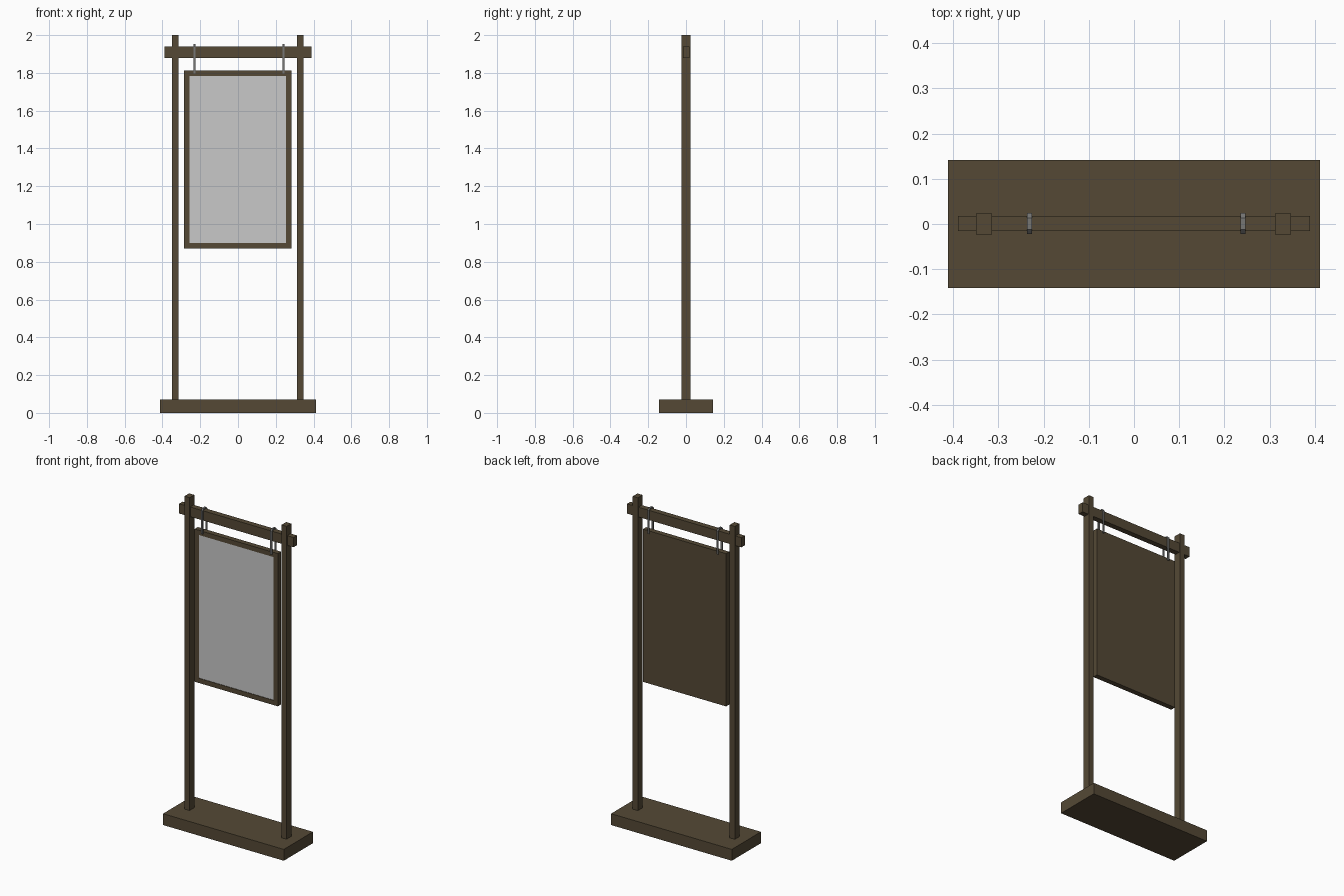
import bpy, bmesh

if "Cube" in bpy.data.objects:
    bpy.data.objects.remove(bpy.data.objects["Cube"])


def material(name, rgb):
    m = bpy.data.materials.new(name)
    m.diffuse_color = (*rgb, 1)
    m.use_nodes = True
    m.node_tree.nodes["Principled BSDF"].inputs["Base Color"].default_value = m.diffuse_color
    return m


wood = material("dark_wood", (0.089, 0.066, 0.036))
paper = material("light_grey_panel", (0.58, 0.58, 0.58))
metal = material("grey_metal", (0.18, 0.18, 0.175))


def finish(name, bm, *mats):
    bmesh.ops.recalc_face_normals(bm, faces=bm.faces)
    me = bpy.data.meshes.new(name)
    bm.to_mesh(me)
    bm.free()
    for m in mats:
        me.materials.append(m)
    ob = bpy.data.objects.new(name, me)
    bpy.context.collection.objects.link(ob)
    return ob


def box_mesh(x0, x1, y0, y1, z0, z1):
    bm = bmesh.new()
    bmesh.ops.create_cube(bm, size=1)
    for v in bm.verts:
        v.co = (x1 if v.co.x > 0 else x0,
                y1 if v.co.y > 0 else y0,
                z1 if v.co.z > 0 else z0)
    return bm


# Base, posts and crossbar
finish("base", box_mesh(-0.412, 0.412, -0.142, 0.142, 0, 0.07), wood)
for side, x in (("left", -0.332), ("right", 0.33)):
    finish(side + "_post", box_mesh(x - 0.0175, x + 0.0175, -0.023, 0.023, 0.07, 2.0), wood)
finish("crossbar", box_mesh(-0.39, 0.39, -0.016, 0.018, 1.88, 1.94), wood)

# Hanging sign: front face inset to leave a frame around a slightly recessed panel
bm = box_mesh(-0.285, 0.283, -0.016, 0.016, 0.87, 1.812)
bmesh.ops.recalc_face_normals(bm, faces=bm.faces)
front = next(f for f in bm.faces if f.normal.y < -0.9)
bmesh.ops.inset_region(bm, faces=[front], thickness=0.041)
bmesh.ops.inset_region(bm, faces=[front], thickness=0.0002, depth=-0.003)
front.material_index = 1
finish("hanging_sign", bm, wood, paper)

# Metal hooks: flat-sided arches straddling the crossbar down to the sign
OUTER = [(-0.0225, 1.797), (-0.0225, 1.942), (-0.012, 1.953),
         (0.013, 1.953), (0.0245, 1.942), (0.0245, 1.797)]
INNER = [(-0.0165, 1.797), (-0.0165, 1.940), (-0.010, 1.9445),
         (0.011, 1.9445), (0.0185, 1.940), (0.0185, 1.797)]
for side, x in (("left", -0.231), ("right", 0.241)):
    bm = bmesh.new()
    rings = []
    for (oy, oz), (iy, iz) in zip(OUTER, INNER):
        rings.append([bm.verts.new(p) for p in (
            (x - 0.0055, oy, oz), (x + 0.0055, oy, oz),
            (x + 0.0055, iy, iz), (x - 0.0055, iy, iz))])
    for a, b in zip(rings, rings[1:]):
        for i in range(4):
            j = (i + 1) % 4
            bm.faces.new((a[i], a[j], b[j], b[i]))
    bm.faces.new(rings[0])
    bm.faces.new(rings[-1])
    finish(side + "_hook", bm, metal)
